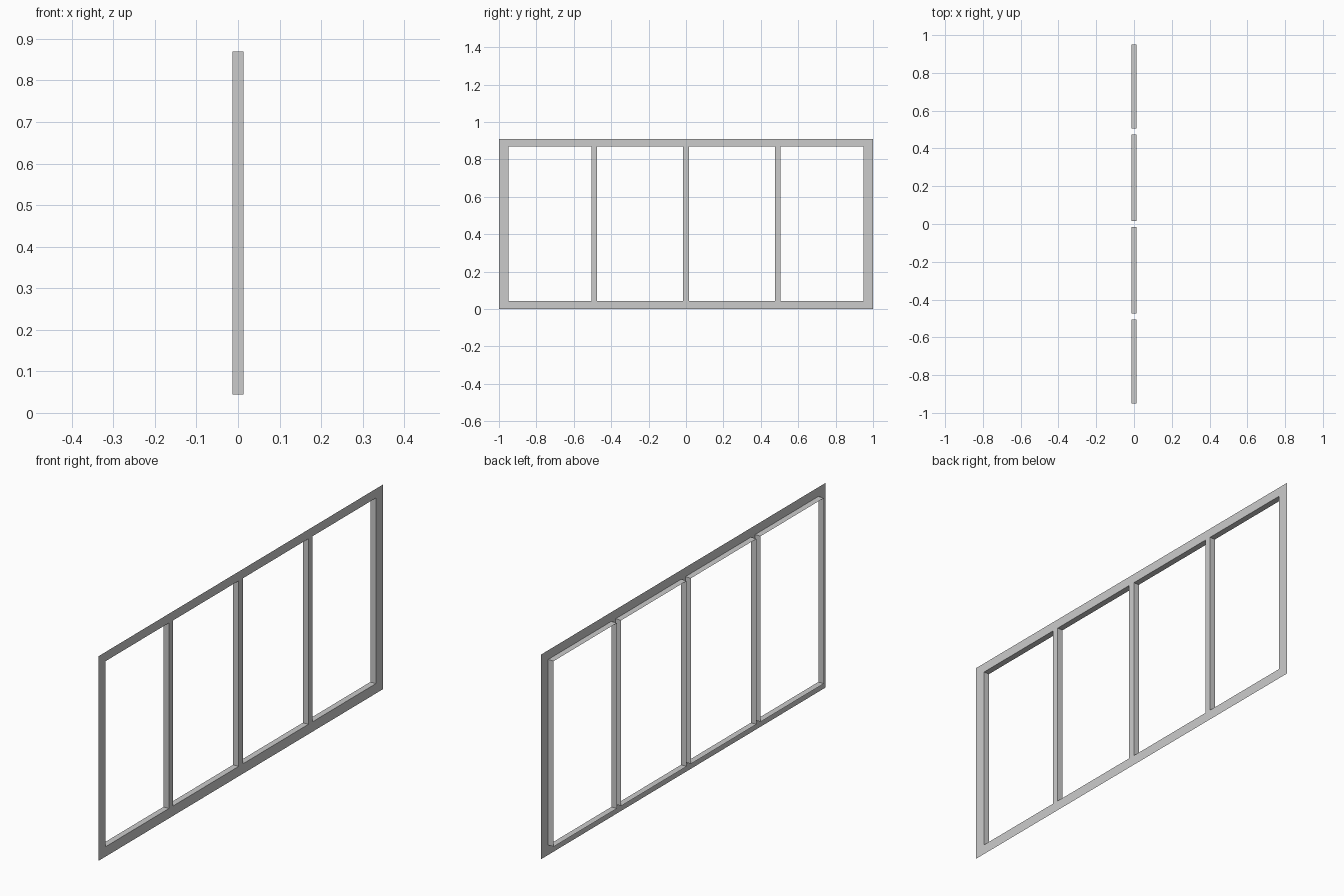
import bpy, bmesh

if "Cube" in bpy.data.objects:
    bpy.data.objects.remove(bpy.data.objects["Cube"])

# Window frame: a flat face plate on the +x side, with a thin reveal lining each opening
H, X = 0.91, 0.0135
half = [0.015, 0.475, 0.505, 0.949, 1.0]
ys = [-y for y in reversed(half)] + half      # alternating bar / opening across the width
zs = [0.0, 0.044, 0.869, H]                   # bottom rail, openings, top rail

bm = bmesh.new()
grid = [[bm.verts.new((X, y, z)) for z in zs] for y in ys]

# Face plate: every grid cell except the four openings
for i in range(len(ys) - 1):
    for j in range(len(zs) - 1):
        if not (i % 2 == 1 and j == 1):
            bm.faces.new((grid[i][j], grid[i + 1][j], grid[i + 1][j + 1], grid[i][j + 1]))

# Reveals: four walls running back from each opening, facing inwards
for i in range(1, len(ys) - 1, 2):
    front = [grid[i][1], grid[i + 1][1], grid[i + 1][2], grid[i][2]]
    back = [bm.verts.new((-X, v.co.y, v.co.z)) for v in front]
    for k in range(4):
        n = (k + 1) % 4
        bm.faces.new((front[k], front[n], back[n], back[k]))

# Merge the flat plate cells so only real edges remain
inner = [e for e in bm.edges if len(e.link_faces) == 2]
bmesh.ops.dissolve_limit(bm, angle_limit=0.01, verts=[], edges=inner)

mesh = bpy.data.meshes.new("window_frame")
bm.to_mesh(mesh)
bm.free()
frame = bpy.data.objects.new("window_frame", mesh)
bpy.context.collection.objects.link(frame)
